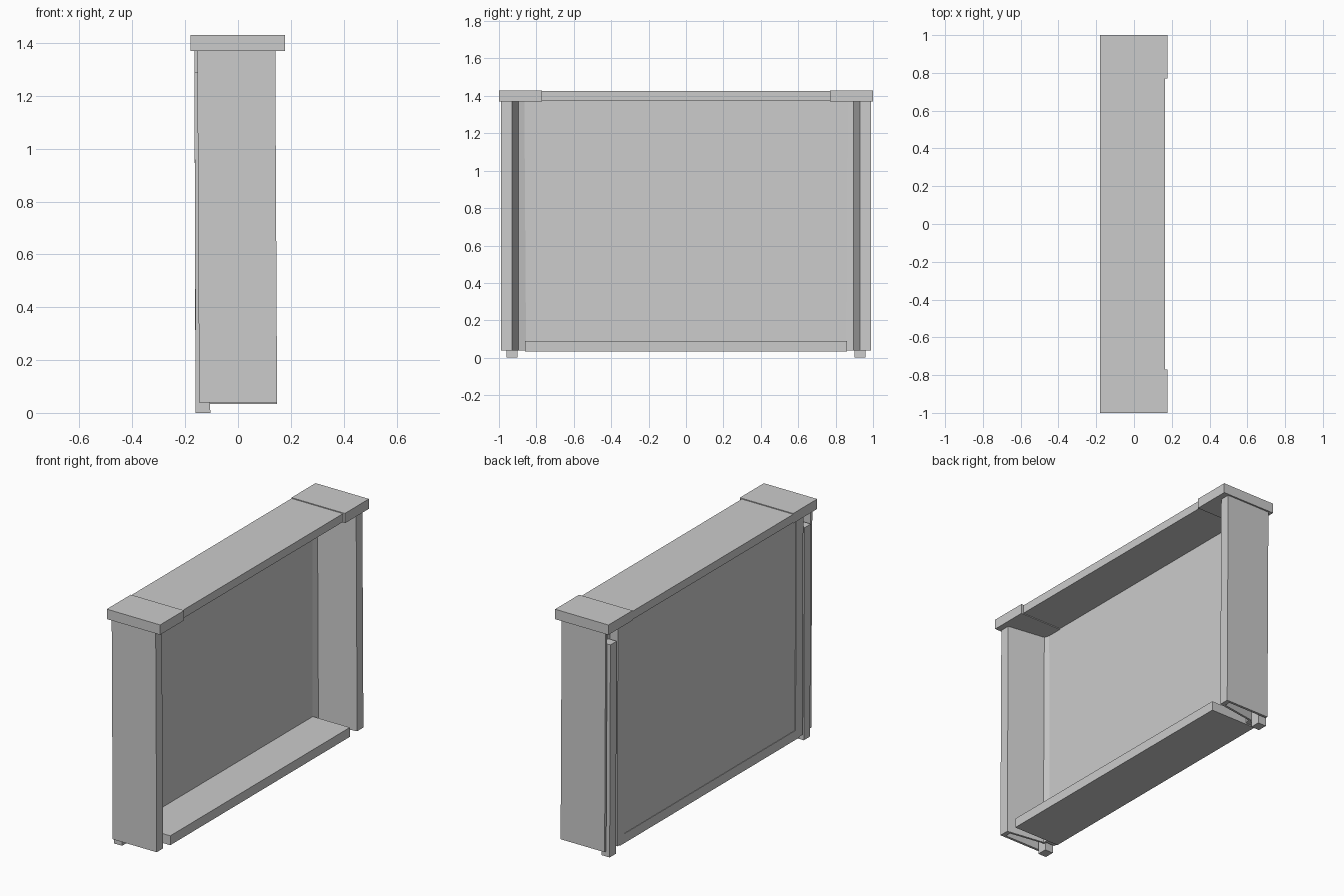
import bpy, bmesh

if "Cube" in bpy.data.objects:
    bpy.data.objects.remove(bpy.data.objects["Cube"])


def prism(name, profile, z0, z1, lean=0.0):
    """Extrude an (x, y) outline from z0 to z1, with a slight backward lean."""
    bm = bmesh.new()
    face = bm.faces.new([bm.verts.new((x, y, z0)) for x, y in profile])
    top = bmesh.ops.extrude_face_region(bm, geom=[face])["geom"]
    for v in top:
        if isinstance(v, bmesh.types.BMVert):
            v.co.z = z1
            v.co.x -= lean
    bmesh.ops.recalc_face_normals(bm, faces=bm.faces)
    mesh = bpy.data.meshes.new(name)
    bm.to_mesh(mesh)
    bm.free()
    ob = bpy.data.objects.new(name, mesh)
    bpy.context.collection.objects.link(ob)
    return ob


def box(name, x0, x1, y0, y1, z0, z1, lean=0.0):
    return prism(name, [(x0, y0), (x1, y0), (x1, y1), (x0, y1)], z0, z1, lean)


# Top board and bottom shelf
box("top_board", -0.18, 0.165, -0.77, 0.77, 1.375, 1.425)
box("bottom_shelf", -0.16, 0.148, -0.86, 0.86, 0.033, 0.09)

# Back panel
box("back_panel", -0.157, -0.10, -0.85, 0.85, 0.04, 1.376, 0.004)

# Side wall outline: outer plate, front lip and tapered inner liner, hollow behind
side = [(-0.147, 0.99), (0.148, 0.99), (0.148, 0.93), (-0.087, 0.895),
        (-0.10, 0.855), (-0.115, 0.855), (-0.10, 0.905), (0.12, 0.94),
        (0.12, 0.975), (-0.147, 0.975)]

# Mirrored end parts
for s, tag in ((1, "right"), (-1, "left")):
    def span(a, b):
        return sorted((s * a, s * b))
    box("top_cap_" + tag, -0.18, 0.178, *span(0.77, 1.0), 1.37, 1.43)
    prism("side_wall_" + tag, [(x, s * y) for x, y in side], 0.04, 1.372, 0.007)
    box("back_stile_" + tag, -0.161, -0.10, *span(0.82, 0.888), 0.04, 1.376, 0.004)
    box("back_leg_" + tag, -0.16, -0.105, *span(0.90, 0.96), 0.0, 1.29, 0.005)
